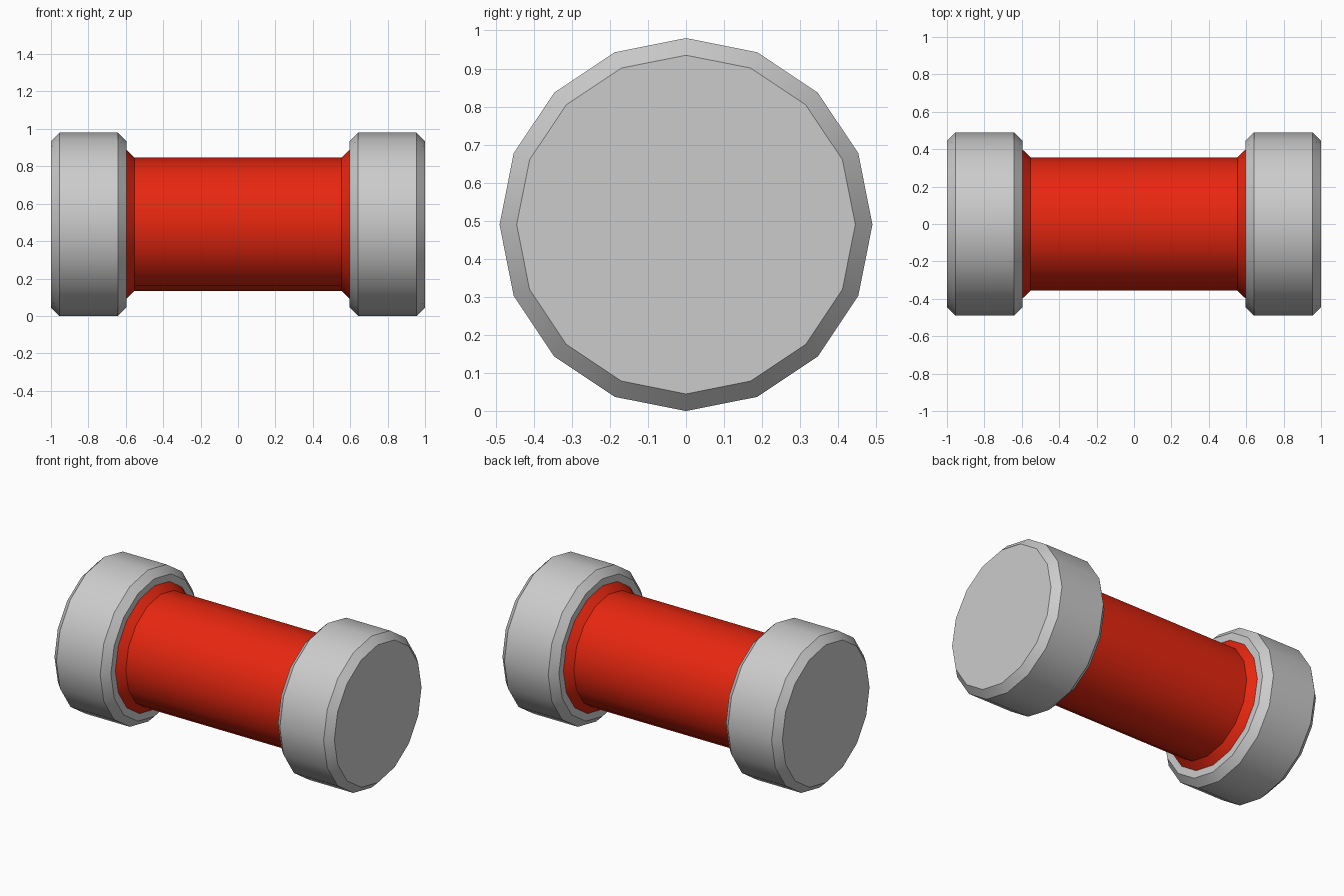
import bpy, bmesh, math

if "Cube" in bpy.data.objects:
    bpy.data.objects.remove(bpy.data.objects["Cube"])

SIDES = 16
CENTRE_Z = 0.49


def lathe_x(name, profile, material=None):
    """Closed solid turned around the x axis from (x, radius) points."""
    bm = bmesh.new()
    rings = []
    for x, r in profile:
        rings.append([bm.verts.new((x, r * math.sin(2 * math.pi * i / SIDES),
                                    r * math.cos(2 * math.pi * i / SIDES)))
                      for i in range(SIDES)])
    for a, b in zip(rings, rings[1:]):
        for i in range(SIDES):
            j = (i + 1) % SIDES
            bm.faces.new((a[i], a[j], b[j], b[i]))
    bm.faces.new(rings[0])
    bm.faces.new(rings[-1])
    bmesh.ops.recalc_face_normals(bm, faces=bm.faces)
    mesh = bpy.data.meshes.new(name)
    bm.to_mesh(mesh)
    bm.free()
    obj = bpy.data.objects.new(name, mesh)
    obj.location.z = CENTRE_Z
    bpy.context.collection.objects.link(obj)
    if material:
        mesh.materials.append(material)
    bpy.ops.object.select_all(action='DESELECT')
    obj.select_set(True)
    bpy.context.view_layer.objects.active = obj
    bpy.ops.object.shade_smooth_by_angle(angle=math.radians(30))
    return obj


red = bpy.data.materials.new("red")
red.diffuse_color = (0.8, 0.02, 0.005, 1)
red.use_nodes = True
red.node_tree.nodes["Principled BSDF"].inputs["Base Color"].default_value = red.diffuse_color

# Red barrel, flared where it meets the end caps
lathe_x("barrel", [(-0.598, 0.40), (-0.553, 0.356), (0.553, 0.356), (0.598, 0.40)], red)

# Chamfered grey end caps
for side, s in (("left", -1), ("right", 1)):
    lathe_x(side + "_end_cap",
            [(s * 0.597, 0.445), (s * 0.642, 0.49), (s * 0.955, 0.49), (s * 1.0, 0.445)])
